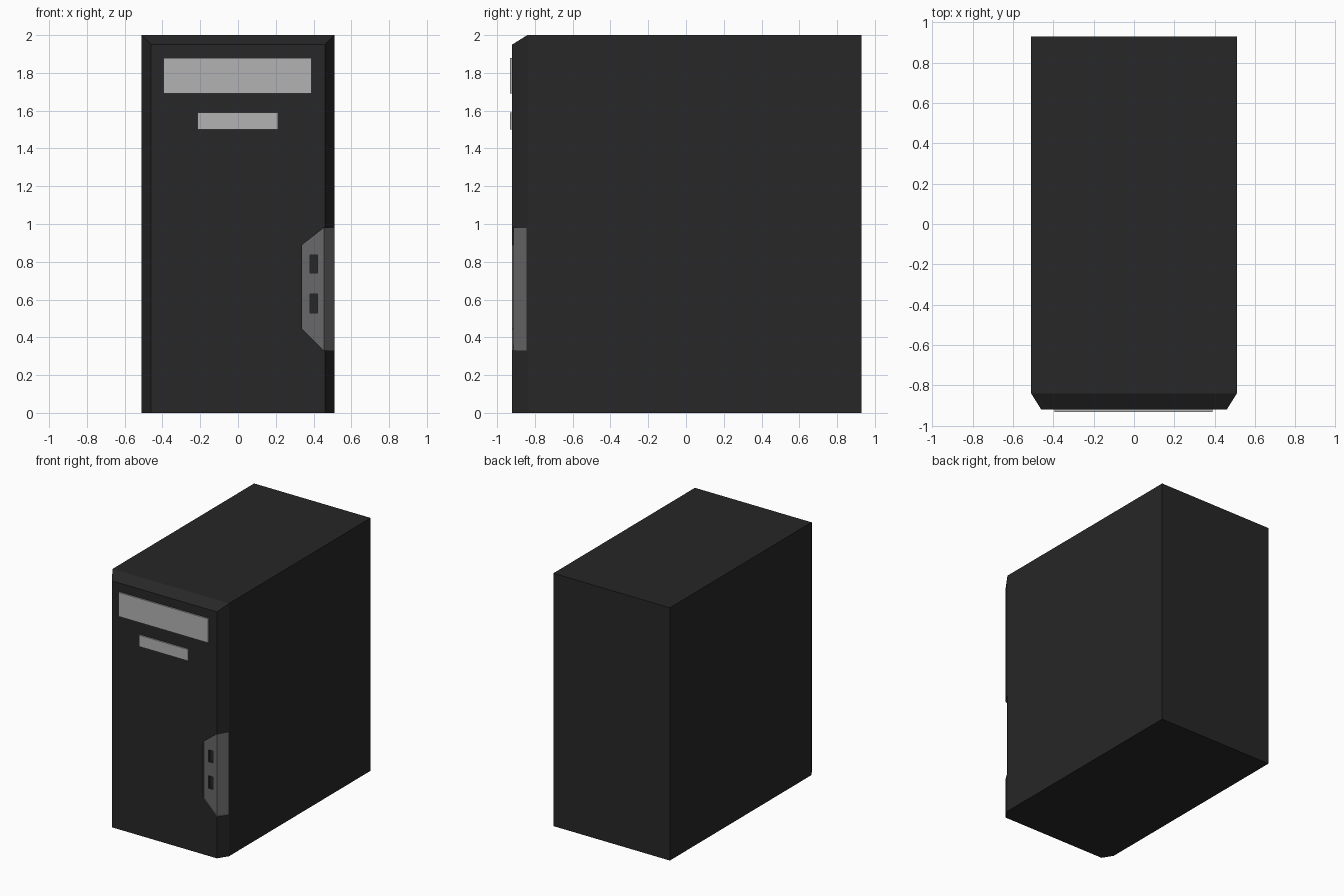
import bpy, bmesh

if "Cube" in bpy.data.objects:
    bpy.data.objects.remove(bpy.data.objects["Cube"])


def material(name, v):
    m = bpy.data.materials.new(name)
    m.diffuse_color = (v, v, v, 1)
    m.use_nodes = True
    m.node_tree.nodes["Principled BSDF"].inputs["Base Color"].default_value = m.diffuse_color
    return m


BLACK = material("black_case", 0.02)
GREY = material("panel_grey", 0.14)
SILVER = material("bay_silver", 0.45)


def loft(name, front, back, mat):
    """Closed solid between two matching outlines."""
    bm = bmesh.new()
    a = [bm.verts.new(p) for p in front]
    b = [bm.verts.new(p) for p in back]
    n = len(a)
    bm.faces.new(a)
    bm.faces.new(b[::-1])
    for i in range(n):
        j = (i + 1) % n
        bm.faces.new((a[i], b[i], b[j], a[j]))
    bmesh.ops.recalc_face_normals(bm, faces=bm.faces)
    me = bpy.data.meshes.new(name)
    bm.to_mesh(me)
    bm.free()
    me.materials.append(mat)
    ob = bpy.data.objects.new(name, me)
    bpy.context.collection.objects.link(ob)
    return ob


def rect(x0, x1, z0, z1, y):
    return [(x0, y, z0), (x1, y, z0), (x1, y, z1), (x0, y, z1)]


def box(name, x0, x1, z0, z1, y0, y1, mat):
    return loft(name, rect(x0, x1, z0, z1, y0), rect(x0, x1, z0, z1, y1), mat)


def cut(ob, cutter):
    """Subtract the cutter, keeping its colour on the cut faces."""
    mod = ob.modifiers.new("cut", 'BOOLEAN')
    mod.operation = 'DIFFERENCE'
    mod.solver = 'EXACT'
    mod.material_mode = 'TRANSFER'
    mod.object = cutter
    bpy.context.view_layer.objects.active = ob
    bpy.ops.object.modifier_apply(modifier=mod.name)
    bpy.data.objects.remove(cutter)


# Case body, with the front edges chamfered on both sides and the top
case = box("case", -0.51, 0.51, 0, 2, -0.84, 0.93, BLACK)
bm = bmesh.new()
bm.from_mesh(case.data)
front = min(bm.faces, key=lambda f: f.calc_center_median().y)
ext = bmesh.ops.extrude_discrete_faces(bm, faces=[front])["faces"][0]
for v in ext.verts:
    v.co.y = -0.92
    v.co.x *= 0.46 / 0.51
    v.co.z = min(v.co.z, 1.95)
bm.to_mesh(case.data)
bm.free()

# Shallow port recess wrapping round the right chamfer
outline = [(0.34, 0.445), (0.455, 0.33), (0.53, 0.33),
           (0.53, 0.98), (0.455, 0.98), (0.34, 0.89)]
depth = {0.34: -0.912, 0.455: -0.912, 0.53: -0.8147}
prism = loft("recess_cutter", [(x, -1, z) for x, z in outline],
             [(x, depth[x], z) for x, z in outline], GREY)
bm = bmesh.new()
bm.from_mesh(prism.data)
bm.verts.ensure_lookup_table()
bmesh.ops.connect_vert_pair(bm, verts=[bm.verts[7], bm.verts[10]])
bm.to_mesh(prism.data)
bm.free()
cut(case, prism)

# Two port sockets in the recess
for z0, z1 in ((0.53, 0.63), (0.74, 0.835)):
    cut(case, box("port_cutter", 0.38, 0.42, z0, z1, -1, -0.895, BLACK))

# Drive covers standing slightly proud of the front
box("optical_drive_cover", -0.395, 0.39, 1.69, 1.88, -0.931, -0.915, SILVER)
box("floppy_drive_cover", -0.215, 0.213, 1.50, 1.59, -0.931, -0.915, SILVER)
